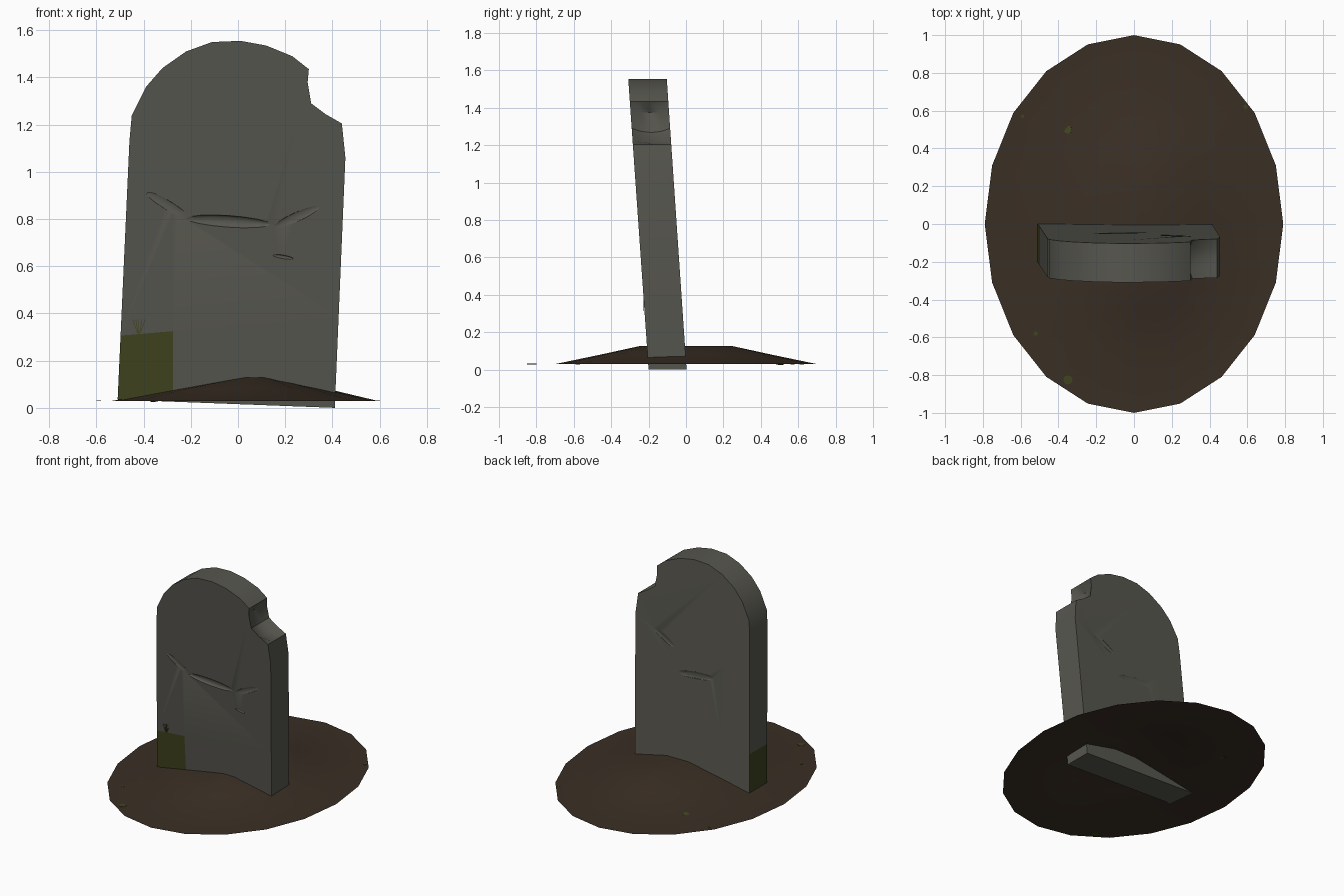
import bpy, bmesh, math
from mathutils import Vector

old = bpy.data.objects.get("Cube")
if old:
    bpy.data.objects.remove(old, do_unlink=True)


def material(name, rgb):
    m = bpy.data.materials.new(name)
    m.use_nodes = True
    col = (*rgb, 1)
    m.diffuse_color = col
    bsdf = m.node_tree.nodes["Principled BSDF"]
    bsdf.inputs["Base Color"].default_value = col
    bsdf.inputs["Roughness"].default_value = 0.9
    return m


STONE = material("weathered stone", (0.095, 0.094, 0.078))
MOSS = material("moss green", (0.05, 0.056, 0.013))
EARTH = material("dark earth", (0.042, 0.028, 0.018))


def make_object(name, bm, mats):
    mesh = bpy.data.meshes.new(name)
    bm.to_mesh(mesh)
    bm.free()
    ob = bpy.data.objects.new(name, mesh)
    bpy.context.collection.objects.link(ob)
    for m in mats:
        mesh.materials.append(m)
    return ob


def activate(ob):
    bpy.ops.object.select_all(action='DESELECT')
    ob.select_set(True)
    bpy.context.view_layer.objects.active = ob


def smooth(ob, degrees=30):
    activate(ob)
    bpy.ops.object.shade_smooth_by_angle(angle=math.radians(degrees))


def front_y(z):
    return -0.2 - 0.07 * z


def back_y(z):
    return 0.003 - 0.068 * z


# Leaning slab: outline carried through five slices, with a scooped bite
plain_left = [(-0.51, 0.035), (-0.46, 1.13), (-0.45, 1.24), (-0.39, 1.36),
              (-0.32, 1.44), (-0.22, 1.51), (-0.11, 1.55), (0.01, 1.555),
              (0.12, 1.535), (0.23, 1.49), (0.30, 1.435)]
bite = [(0.295, 1.38), (0.31, 1.29), (0.37, 1.245)]
plain_right = [(0.44, 1.205), (0.455, 1.06), (0.41, 0.0)]
bite_centre = Vector((0.45, 1.40))

bm = bmesh.new()
slices = []
for t in (-1, -0.5, 0, 0.5, 1):
    row = []
    for x, z in plain_left + bite + plain_right:
        p = Vector((x, z))
        if (x, z) in bite:
            p += (p - bite_centre).normalized() * 0.035 * (1 - t * t)
        f, b = front_y(p.y), back_y(p.y)
        row.append(bm.verts.new((p.x, f + (b - f) * (t + 1) / 2, p.y)))
    slices.append(row)
n = len(slices[0])
for a, b in zip(slices, slices[1:]):
    for i in range(n):
        j = (i + 1) % n
        bm.faces.new((a[i], a[j], b[j], b[i]))
bm.faces.new(slices[0])
bm.faces.new(slices[-1])
bmesh.ops.recalc_face_normals(bm, faces=bm.faces)
slab = make_object("headstone_slab", bm, [STONE, MOSS])


# Shallow worn gouges: x, z, length, width, depth, tilt in degrees
def gouge(x, z, length, width, depth, tilt, surface):
    bpy.ops.mesh.primitive_uv_sphere_add(
        segments=12, ring_count=8, radius=1, location=(x, surface(z), z),
        rotation=(0, math.radians(tilt), 0))
    cutter = bpy.context.object
    cutter.name = "gouge_cutter"
    cutter.hide_render = True
    cutter.scale = (length / 2, depth, width / 2)
    activate(slab)
    mod = slab.modifiers.new("gouge", 'BOOLEAN')
    mod.operation = 'DIFFERENCE'
    mod.solver = 'EXACT'
    mod.object = cutter
    bpy.context.view_layer.update()
    bpy.ops.object.modifier_apply(modifier=mod.name)
    bpy.data.objects.remove(cutter, do_unlink=True)


gouge(-0.04, 0.79, 0.36, 0.05, 0.015, 4, front_y)
gouge(0.19, 0.64, 0.09, 0.015, 0.006, 10, front_y)
gouge(-0.30, 0.86, 0.26, 0.04, 0.006, 32, front_y)
gouge(0.25, 0.81, 0.24, 0.04, 0.006, -25, front_y)
gouge(0.22, 0.95, 0.24, 0.04, 0.006, -30, back_y)
gouge(-0.05, 0.75, 0.30, 0.05, 0.006, 6, back_y)

# Moss corner: cut the slab, then colour the lower left front and side
bm = bmesh.new()
bm.from_mesh(slab.data)
for co, no in (((-0.51, 0, 0.305), (-0.085, 0, 1)), ((-0.275, 0, 0), (1, 0, 0))):
    bmesh.ops.bisect_plane(bm, geom=bm.verts[:] + bm.edges[:] + bm.faces[:],
                           plane_co=co, plane_no=no)
bm.normal_update()
for f in bm.faces:
    c = f.calc_center_median()
    low = c.x < -0.28 and c.z < 0.31
    f.material_index = int(low and (f.normal.y < -0.5 or f.normal.x < -0.5))
bm.to_mesh(slab.data)
bm.free()
smooth(slab)

# Oval earth mound: rings of x radius, y radius, height, x shift
SIDES = 20
bm = bmesh.new()
rings = []
for rx, ry, z, dx in ((0.79, 1.0, 0.03, 0), (0.56, 0.70, 0.03, 0.03),
                      (0.33, 0.46, 0.08, 0.05), (0.09, 0.24, 0.128, 0.07)):
    rings.append([bm.verts.new((dx + rx * math.cos(math.tau * i / SIDES),
                                ry * math.sin(math.tau * i / SIDES), z))
                  for i in range(SIDES)])
for a, b in zip(rings, rings[1:]):
    for i in range(SIDES):
        j = (i + 1) % SIDES
        bm.faces.new((a[i], a[j], b[j], b[i]))
bm.faces.new(rings[-1])
mound = make_object("earth_mound", bm, [EARTH])
smooth(mound)
bpy.context.view_layer.update()

# Small moss spots lying on the mound
for x, y, r in ((-0.35, 0.5, 0.022), (-0.35, -0.825, 0.025), (-0.52, -0.58, 0.012),
                (0.59, 0.62, 0.012), (-0.59, 0.57, 0.01)):
    hit, loc, normal, _ = mound.ray_cast(Vector((x, y, 1)), Vector((0, 0, -1)))
    if hit:
        bpy.ops.mesh.primitive_cylinder_add(
            vertices=8, radius=r, depth=0.004, location=loc,
            rotation=normal.to_track_quat('Z', 'Y').to_euler())
        spot = bpy.context.object
        spot.name = "moss_spot"
        spot.data.materials.append(MOSS)

# Sprig of thin stems above the moss corner
for k in range(-2, 3):
    z = 0.345
    bpy.ops.mesh.primitive_cube_add(
        size=1, location=(-0.42 + 0.008 * k, front_y(z) - 0.001, z),
        rotation=(0, math.radians(10 * k), 0))
    stem = bpy.context.object
    stem.name = "moss_sprig"
    stem.scale = (0.003, 0.003, 0.06)
    stem.data.materials.append(MOSS)
